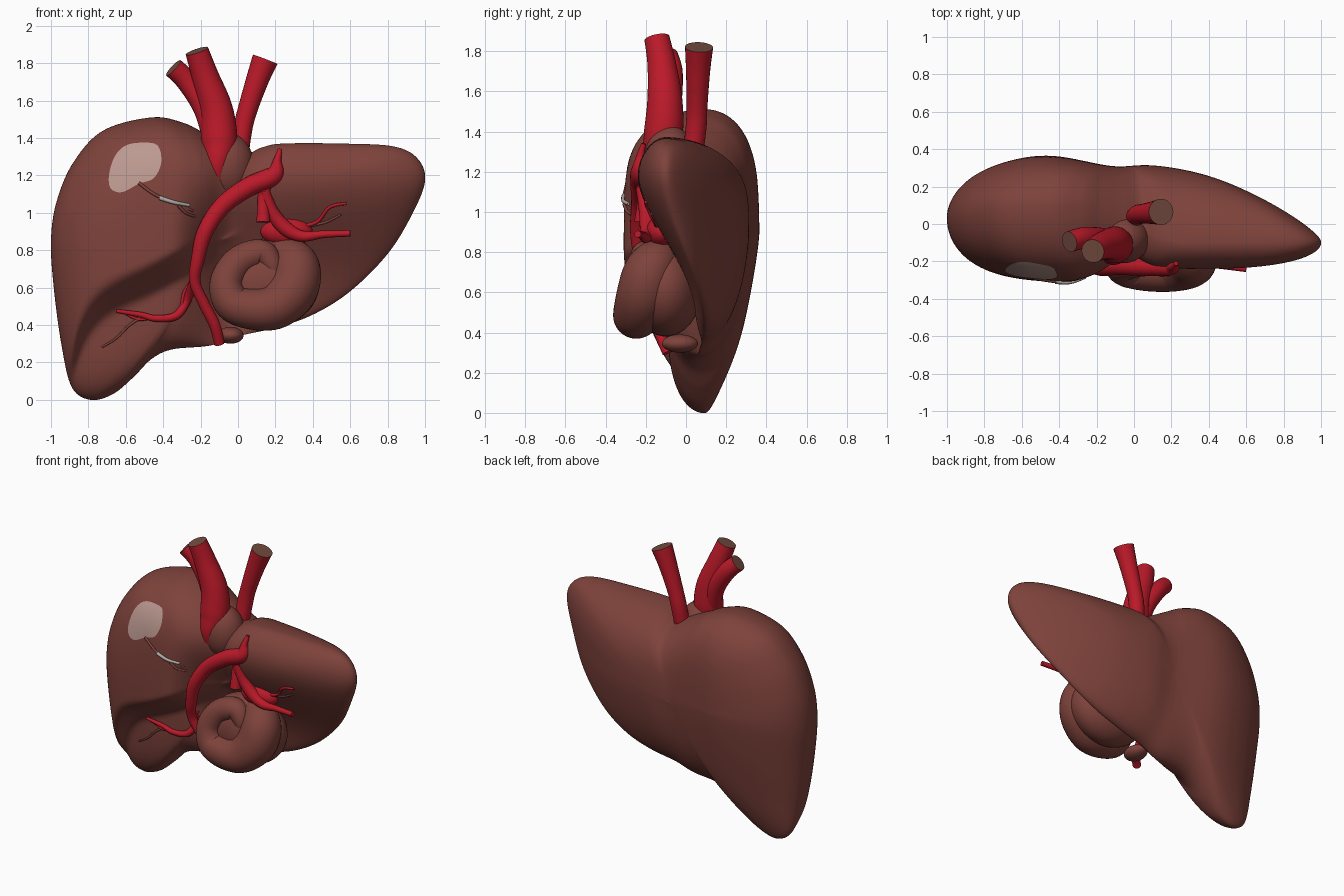
import bpy, bmesh, math
from mathutils import Vector, Matrix
from mathutils.bvhtree import BVHTree

if "Cube" in bpy.data.objects:
    bpy.data.objects.remove(bpy.data.objects["Cube"])


def material(name, rgb):
    m = bpy.data.materials.new(name)
    m.diffuse_color = (*rgb, 1)
    m.use_nodes = True
    m.node_tree.nodes["Principled BSDF"].inputs["Base Color"].default_value = m.diffuse_color
    return m


BROWN = material("liver brown", (0.21, 0.055, 0.044))
RED = material("artery red", (0.50, 0.010, 0.022))
PALE = material("pale pink", (0.50, 0.32, 0.28))
CUT = material("vessel cut brown", (0.17, 0.07, 0.05))
GREY = material("ligament grey", (0.42, 0.40, 0.38))


def finish(name, bm, mats):
    bmesh.ops.recalc_face_normals(bm, faces=bm.faces)
    me = bpy.data.meshes.new(name)
    bm.to_mesh(me)
    bm.free()
    for m in mats:
        me.materials.append(m)
    ob = bpy.data.objects.new(name, me)
    bpy.context.collection.objects.link(ob)
    return ob


def spline(pts, steps, closed=False):
    """Catmull-Rom through points of any dimension."""
    n, out = len(pts), []
    get = (lambda i: pts[i % n]) if closed else (lambda i: pts[min(max(i, 0), n - 1)])
    for i in range(n if closed else n - 1):
        a, b, c, d = (get(i + k) for k in (-1, 0, 1, 2))
        for s in range(steps):
            t = s / steps
            out.append(tuple(0.5 * (2 * q + (r - p) * t + (2 * p - 5 * q + 4 * r - u) * t * t
                                    + (3 * q - p - 3 * r + u) * t ** 3)
                             for p, q, r, u in zip(a, b, c, d)))
    if not closed:
        out.append(tuple(pts[-1]))
    return out


def ss(a, b, x):
    t = min(max((x - a) / (b - a), 0), 1)
    return t * t * (3 - 2 * t)


def interp(table, x):
    if x <= table[0][0]:
        return table[0][1]
    for (x0, y0), (x1, y1) in zip(table, table[1:]):
        if x <= x1:
            return y0 + (y1 - y0) * (x - x0) / (x1 - x0)
    return table[-1][1]


def lerp(a, b, t):
    return a + (b - a) * t


# Liver body: front outline, filled by rings with front and back depth
OUTLINE = [(-.79, 0), (-.89, .07), (-.945, .3), (-.985, .6), (-1, .85), (-.97, 1.06), (-.88, 1.27),
           (-.72, 1.44), (-.46, 1.51), (-.29, 1.48), (-.17, 1.42), (-.05, 1.36), (.05, 1.32),
           (.13, 1.35), (.24, 1.37), (.55, 1.37), (.83, 1.355), (.96, 1.29), (1, 1.17), (.93, .99),
           (.8, .78), (.6, .58), (.4, .455), (.2, .385), (0, .34), (-.15, .29), (-.35, .27),
           (-.46, .22), (-.56, .12), (-.67, .03)]
BACK = spline([(-1, .34), (-.75, .36), (-.45, .37), (-.12, .31), (.1, .315), (.4, .27), (.7, .18),
               (.9, .1), (1, .04)], 6)
RIDGE = spline([(-.95, 0), (-.88, .28), (-.82, .46), (-.7, .6), (-.45, .72), (-.2, .85)], 6)


def rim_y(x, z):
    right = .03 + .06 * ((z - .75) / .75) ** 2
    return lerp(right, .1 - .2 * ss(.4, 1.2, z), ss(-.3, .3, x))


def front_field(x, z):
    left = -.27 + .3 * (1 - ss(.5, 1.27, z)) + .07 * math.exp(-((x + .03) / .1) ** 2)
    recess = ss(-.03, .17, interp(RIDGE, x) - z)
    right = lerp(-.312, -.1, recess)
    return lerp(right, left, ss(-.34, -.1, x))


def back_field(x, z):
    low = max(0, .9 - z) / .9
    return interp(BACK, x) * (1 - .48 * low ** 1.3)


CX, CZ, RINGS = -.1, .85, 44
edge = spline(OUTLINE, 10, True)
n = len(edge)
bm = bmesh.new()
rim = [bm.verts.new((x, rim_y(x, z), z)) for x, z in edge]
for field in (front_field, back_field):
    prev = rim
    for k in range(RINGS - 1, 0, -1):
        r = math.sin(k / RINGS * math.pi / 2)
        ring = []
        for ex, ez in edge:
            x, z = lerp(CX, ex, r), lerp(CZ, ez, r)
            full = math.sqrt(1 - r ** lerp(4, 3.3, ss(-.2, .2, x)))
            ring.append(bm.verts.new((x, lerp(rim_y(x, z), field(x, z), full), z)))
        for i in range(n):
            j = (i + 1) % n
            bm.faces.new((prev[i], prev[j], ring[j], ring[i]))
        prev = ring
    mid = bm.verts.new((CX, field(CX, CZ), CZ))
    for i in range(n):
        bm.faces.new((prev[i], prev[(i + 1) % n], mid))
# soften the creases
inner = [v for v in bm.verts if v not in set(rim)]
for _ in range(4):
    bmesh.ops.smooth_vert(bm, verts=inner, factor=.5, use_axis_y=True)
for f in bm.faces:
    f.smooth = True
bm.normal_update()
TREE = BVHTree.FromBMesh(bm)
finish("liver_body", bm, [BROWN])


def front_y(x, z):
    hit = TREE.ray_cast(Vector((x, -2, z)), Vector((0, 1, 0)))[0]
    return hit.y if hit else rim_y(x, z)


def tube(name, pts, mat, cap=None, sides=20, steps=8):
    """Round tube through (x, y, z, radius); y None lies on the liver."""
    pts = [(x, front_y(x, z) - r * .4 if y is None else y, z, r) for x, y, z, r in pts]
    path = spline(pts, steps)
    bm = bmesh.new()
    rings, side = [], None
    for i, p in enumerate(path):
        a, b = path[max(i - 1, 0)], path[min(i + 1, len(path) - 1)]
        d = (Vector(b[:3]) - Vector(a[:3])).normalized()
        side = d.orthogonal() if side is None else side - d * side.dot(d)
        side.normalize()
        up = d.cross(side)
        rings.append([bm.verts.new(Vector(p[:3]) + p[3] * (side * math.cos(t) + up * math.sin(t)))
                      for t in (2 * math.pi * s / sides for s in range(sides))])
    for a, b in zip(rings, rings[1:]):
        for i in range(sides):
            j = (i + 1) % sides
            bm.faces.new((a[i], a[j], b[j], b[i])).smooth = True
    for ring in (rings[0], rings[-1]):
        bm.faces.new(ring).material_index = 1 if cap else 0
    finish(name, bm, [mat] + ([cap] if cap else []))


def ellipsoid(name, centre, radii, mat):
    bm = bmesh.new()
    bmesh.ops.create_uvsphere(bm, u_segments=40, v_segments=24, radius=1,
                              matrix=Matrix.Translation(centre) @ Matrix.Diagonal((*radii, 1)))
    for f in bm.faces:
        f.smooth = True
    finish(name, bm, [mat])


# Curled lobe below the vessels
ellipsoid("curled_lobe_core", (.15, -.1, .62), (.285, .18, .24), BROWN)
tube("curled_lobe", [(.17, -.2, .63, .03), (.19, -.22, .7, .05), (.13, -.2, .78, .075), (.01, -.2, .74, .085),
                     (-.06, -.22, .63, .09), (-.03, -.24, .52, .1), (.08, -.25, .485, .11),
                     (.2, -.24, .5, .122), (.29, -.21, .59, .135), (.31, -.18, .7, .13),
                     (.26, -.13, .76, .11), (.14, -.08, .76, .08)], BROWN, sides=32)
ellipsoid("lower_lump", (-.04, -.03, .345), (.07, .09, .045), BROWN)

# Large vessels on top
ellipsoid("vessel_root", (-.06, -.08, 1.25), (.145, .13, .18), BROWN)
tube("main_trunk", [(-.22, -.145, 1.865, .063), (-.175, -.12, 1.73, .072), (-.115, -.105, 1.55, .088),
                    (-.1, -.115, 1.38, .096), (-.11, -.15, 1.27, .07), (-.12, -.15, 1.15, .04)], RED, CUT, 28)
tube("side_trunk", [(-.345, -.095, 1.775, .056), (-.27, -.075, 1.7, .058), (-.18, -.08, 1.56, .06),
                    (-.13, -.1, 1.4, .06)], RED, CUT, 24)
tube("rear_trunk", [(.145, .065, 1.82, .07), (.1, .06, 1.7, .06), (.045, .055, 1.53, .052),
                    (.02, .05, 1.42, .052), (0, .03, 1.25, .05)], RED, CUT, 24)

# Artery tree across the front
tube("front_artery", [(.225, -.21, 1.34, .012), (.21, -.225, 1.28, .022), (.19, -.225, 1.2, .05),
                      (.06, -.225, 1.14, .052), (-.08, -.225, 1.04, .048), (-.175, -.235, .9, .043),
                      (-.215, -.22, .75, .036), (-.23, -.19, .63, .03), (-.18, -.16, .51, .03),
                      (-.125, -.13, .4, .03), (-.1, -.09, .3, .028)], RED)
tube("lower_branch", [(-.23, -.18, .65, .026), (-.27, None, .54, .024), (-.33, None, .45, .022),
                      (-.44, None, .435, .018), (-.52, None, .455, .015), (-.65, None, .475, .009)], RED, sides=12)
tube("short_branch", [(.16, -.22, 1.18, .035), (.135, -.21, 1.08, .03), (.135, -.215, 1.02, .032),
                      (.135, -.22, .95, .038)], RED, CUT)
tube("right_branch", [(.14, -.22, 1.12, .03), (.18, -.2, 1.01, .035), (.25, -.19, .92, .04),
                      (.34, -.2, .875, .03), (.46, -.22, .885, .02), (.6, -.24, .89, .017)], RED, sides=14)
ellipsoid("artery_bulge", (.26, -.12, .9), (.14, .08, .08), RED)

# Fine twigs on the surface
TWIGS = [("twig_a", [(-.5, .45), (-.58, .4), (-.65, .33), (-.73, .28)], .008, BROWN),
         ("twig_b", [(-.46, .44), (-.53, .43), (-.6, .46)], .009, RED),
         ("twig_c", [(-.3, .5), (-.29, .57), (-.26, .62)], .01, RED),
         ("twig_d", [(.3, .92), (.42, .95), (.49, 1.03), (.58, 1.05)], .011, RED),
         ("twig_e", [(.38, .93), (.47, .95), (.55, .99)], .008, BROWN),
         ("twig_f", [(-.53, 1.16), (-.45, 1.1), (-.36, 1.06), (-.24, 1.01)], .009, BROWN),
         ("twig_g", [(-.42, 1.08), (-.34, 1.055), (-.26, 1.04)], .012, GREY),
         ("twig_h", [(-.32, 1.04), (-.28, 1.0), (-.23, .98)], .009, BROWN)]
for name, path, r, mat in TWIGS:
    tube(name, [(x, None, z, r * (1 - .4 * i / len(path))) for i, (x, z) in enumerate(path)], mat, sides=8, steps=5)

# Pale patch laid on the right lobe
patch = spline([(-.69, 1.2), (-.66, 1.3), (-.6, 1.36), (-.51, 1.375), (-.43, 1.36), (-.41, 1.27),
                (-.45, 1.185), (-.53, 1.155), (-.62, 1.11), (-.68, 1.13)], 4, True)
bm = bmesh.new()


def patch_vert(x, z):
    return bm.verts.new((x, front_y(x, z) - .005, z))


px, pz = -.55, 1.25
prev = [patch_vert(px, pz)] * len(patch)
for k in range(1, 9):
    ring = [patch_vert(lerp(px, x, k / 8), lerp(pz, z, k / 8)) for x, z in patch]
    for i in range(len(patch)):
        j = (i + 1) % len(patch)
        quad = (prev[i], prev[j], ring[j], ring[i]) if k > 1 else (prev[i], ring[j], ring[i])
        bm.faces.new(quad).smooth = True
    prev = ring
finish("pale_patch", bm, [PALE])
